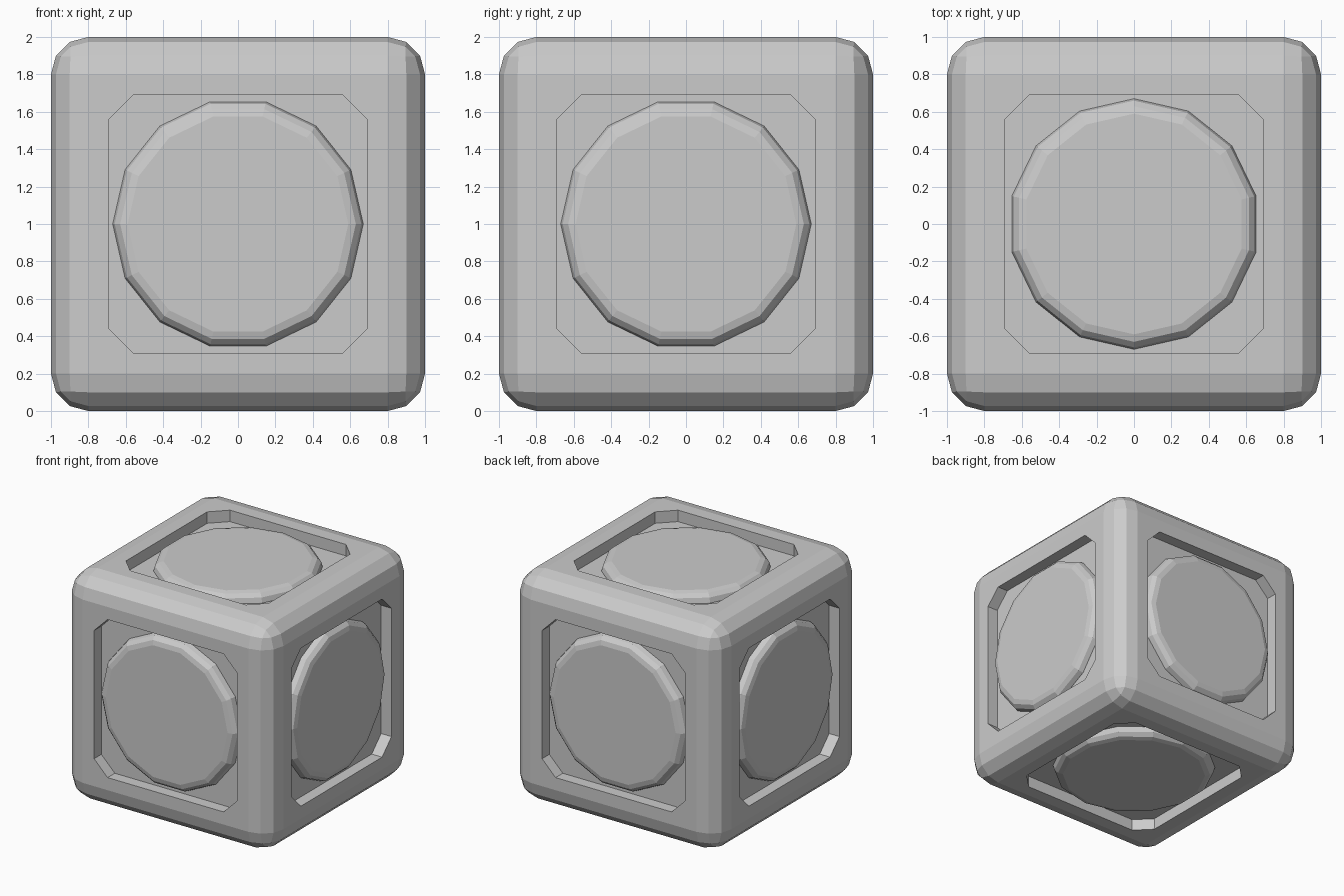
import bpy, bmesh, math
from mathutils import Matrix, Vector

if "Cube" in bpy.data.objects:
    bpy.data.objects.remove(bpy.data.objects["Cube"])

X, Y, Z = Vector((1, 0, 0)), Vector((0, 1, 0)), Vector((0, 0, 1))
CENTRE = Matrix.Translation((0, 0, 1))
# face name: (outward normal, direction of the first polygon vertex)
FACES = {"front": (-Y, X), "back": (Y, X), "right": (X, Y),
         "left": (-X, Y), "top": (Z, Y), "bottom": (-Z, Y)}


def frame(n, u):
    return CENTRE @ Matrix((u, n.cross(u), n)).transposed().to_4x4()


def loft(bm, mat, outline, rings):
    """Stack scaled copies of a 2D outline; rings are (scale, height)."""
    loops = [[bm.verts.new(mat @ Vector((x * s, y * s, h))) for x, y in outline]
             for s, h in rings]
    n = len(outline)
    for a, b in zip(loops, loops[1:]):
        for i in range(n):
            j = (i + 1) % n
            bm.faces.new((a[i], a[j], b[j], b[i]))
    bm.faces.new(loops[0][::-1])
    bm.faces.new(loops[-1])


def finish(bm, name):
    bmesh.ops.recalc_face_normals(bm, faces=bm.faces)
    me = bpy.data.meshes.new(name)
    bm.to_mesh(me)
    bm.free()
    ob = bpy.data.objects.new(name, me)
    bpy.context.collection.objects.link(ob)
    return ob


# rounded cube body
bm = bmesh.new()
bmesh.ops.create_cube(bm, size=2, matrix=CENTRE)
bmesh.ops.bevel(bm, geom=bm.edges[:], offset=0.2, segments=3, profile=0.5,
                affect='EDGES')
body = finish(bm, "rounded_cube")

# chamfered square recesses on every face
a, c = 0.69, 0.56
octagon = [(a, -c), (a, c), (c, a), (-c, a), (-a, c), (-a, -c), (-c, -a), (c, -a)]
bm = bmesh.new()
for n, u in FACES.values():
    loft(bm, frame(n, u), octagon, [(1, 0.9), (1, 1.1)])
cutter = finish(bm, "recess_cutter")
cutter.hide_render = True
cutter.hide_viewport = True
mod = body.modifiers.new("recesses", 'BOOLEAN')
mod.operation = 'DIFFERENCE'
mod.solver = 'EXACT'
mod.object = cutter

# 14-sided discs with rounded rims
R, W, TOP = 0.67, 0.08, 0.985
polygon = [(math.cos(i * math.tau / 14), math.sin(i * math.tau / 14)) for i in range(14)]
rings = [(R, 0.88)]
for k in range(4):
    t = math.radians(30 * k)
    rings.append((R - W + W * math.cos(t), TOP - W + W * math.sin(t)))
for name, (n, u) in FACES.items():
    bm = bmesh.new()
    loft(bm, frame(n, u), polygon, rings)
    finish(bm, name + "_disc")
